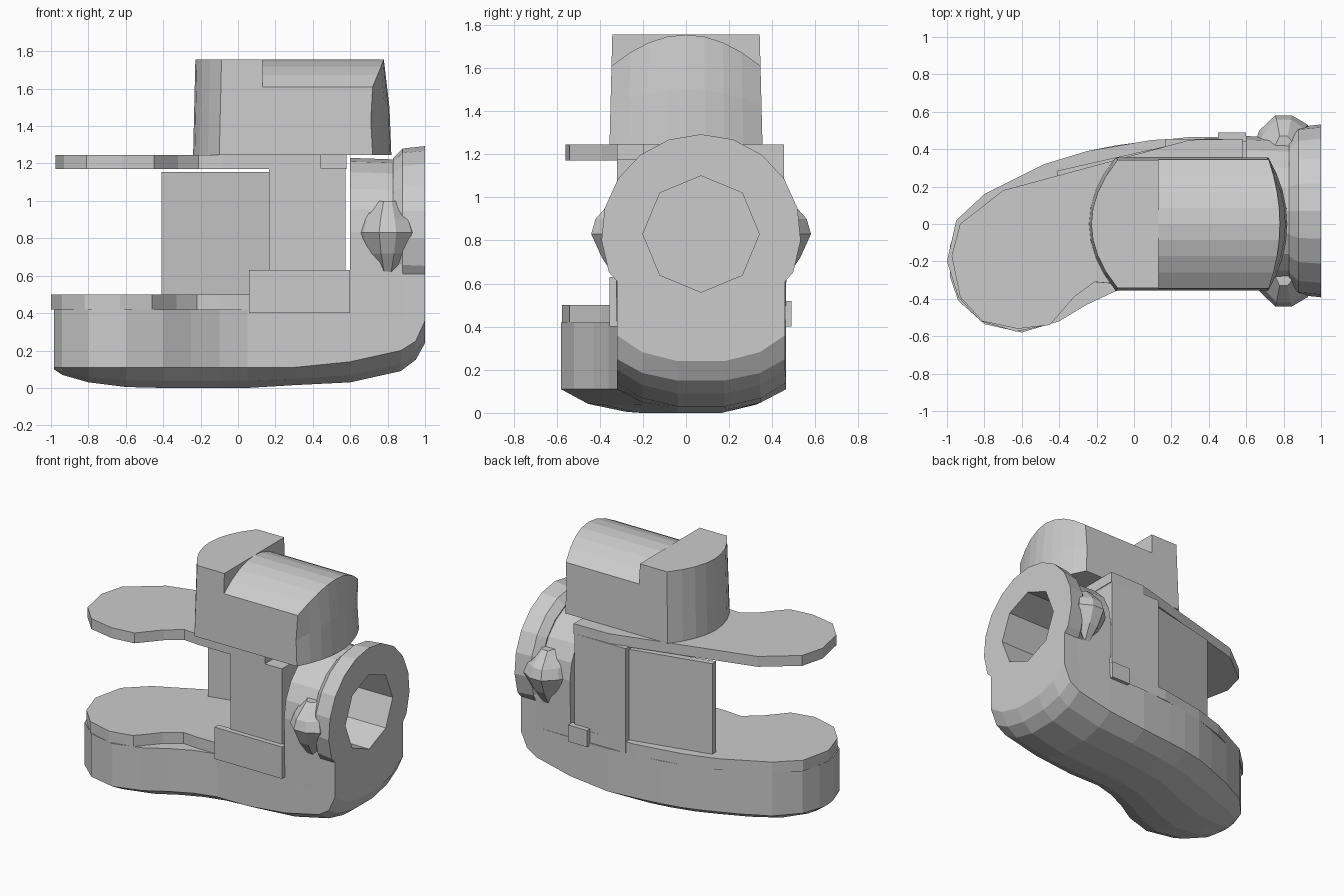
import bpy, bmesh, math
from mathutils import Vector

if "Cube" in bpy.data.objects:
    bpy.data.objects.remove(bpy.data.objects["Cube"])


def loft(name, rings):
    """Skin closed rings of equal length into a capped solid."""
    bm = bmesh.new()
    vs = [[bm.verts.new(p) for p in ring] for ring in rings]
    n = len(vs[0])
    for a, b in zip(vs, vs[1:]):
        for i in range(n):
            j = (i + 1) % n
            bm.faces.new((a[i], a[j], b[j], b[i]))
    bm.faces.new(vs[0])
    bm.faces.new(vs[-1])
    bmesh.ops.recalc_face_normals(bm, faces=bm.faces)
    me = bpy.data.meshes.new(name)
    bm.to_mesh(me)
    bm.free()
    ob = bpy.data.objects.new(name, me)
    bpy.context.collection.objects.link(ob)
    return ob


def prism(name, outline, z0, z1):
    return loft(name, [[(x, y, z) for x, y in outline] for z in (z0, z1)])


def box(name, x0, x1, y0, y1, z0, z1):
    return prism(name, [(x0, y0), (x1, y0), (x1, y1), (x0, y1)], z0, z1)


# Bean-shaped base with rounded belly: x, front y, back y, edge z, bottom z
stations = [
    (-0.985, -0.28, -0.12, .11, .10), (-0.94, -0.41, 0.01, .11, .07),
    (-0.80, -0.535, 0.16, .11, .03), (-0.60, -0.58, 0.26, .11, .005),
    (-0.40, -0.52, 0.34, .11, 0), (-0.25, -0.43, 0.39, .11, 0),
    (-0.10, -0.36, 0.42, .11, 0), (0.05, -0.32, 0.44, .11, 0),
    (0.30, -0.32, 0.465, .11, .015), (0.60, -0.32, 0.465, .14, .03),
    (0.87, -0.32, 0.46, .20, .09), (0.95, -0.32, 0.46, .25, .15),
    (1.00, -0.32, 0.46, .36, .24)]
rings = []
for x, yf, yb, ze, zb in stations:
    zm = zb + (ze - zb) * 0.35
    section = [(0, .42), (0, ze), (.15, zm), (.36, zb), (.64, zb), (.85, zm), (1, ze), (1, .42)]
    rings.append([(x, yf + (yb - yf) * t, z) for t, z in section])
loft("base_body", rings)

# Lower and upper plates share the front curve
front_curve = [(-0.10, -0.32), (-0.22, -0.31), (-0.33, -0.39), (-0.46, -0.54),
               (-0.63, -0.575), (-0.82, -0.52), (-0.94, -0.39)]
prism("lower_plate", [(0.58, 0.46), (0.58, -0.32)] + front_curve +
      [(-1.0, -0.2), (-0.95, 0.02), (-0.8, 0.16), (-0.48, 0.32), (-0.25, 0.39), (0.1, 0.45)],
      0.42, 0.50)
prism("upper_plate", [(0.58, 0.455), (0.58, -0.2), (0.44, -0.2), (0.44, -0.32)] +
      [(x + 0.01, max(y, -0.56)) for x, y in front_curve] +
      [(-0.975, -0.17), (-0.93, 0.0), (-0.7, 0.18), (0.3, 0.45)], 1.17, 1.245)

# Column between the plates, slanted back panel and cover tabs
box("column", 0.165, 0.575, -0.32, 0.455, 0.42, 1.175)
prism("back_panel", [(-0.41, 0.24), (0.32, 0.40), (0.32, 0.45), (-0.41, 0.285)], 0.50, 1.155)
box("front_tab", 0.06, 0.60, -0.355, -0.31, 0.40, 0.63)
box("back_tab", 0.45, 0.60, 0.44, 0.49, 0.40, 0.52)

# Housing and end flange, both bored with an eight-sided hole
CY, CZ = 0.07, 0.83


def arch(x, r, a0, steps, feet):
    pts = []
    for i in range(steps + 1):
        a = math.radians(a0 + (180 - 2 * a0) * i / steps)
        pts.append((x, CY + r * math.cos(a), CZ + r * math.sin(a)))
    left = [(x, CY - .39, z) for z in feet]
    right = [(x, CY + .39, z) for z in reversed(feet)]
    return pts + left + right


housing = loft("housing", [arch(x, r, 0, 10, [.36]) for x, r in ((.60, .40), (.88, .39))])
flange = loft("end_flange", [arch(x, r, -22.5, 12, [.61, .36])
                             for x, r in ((.83, .40), (.88, .45), (1.0, .463))])
cutter = loft("bore_cutter", [[(x, CY + .27 * math.cos(k * math.pi / 4),
                                CZ + .27 * math.sin(k * math.pi / 4)) for k in range(8)]
                              for x in (.55, 1.1)])
cutter.hide_render = True
for ob in (housing, flange):
    mod = ob.modifiers.new("bore", 'BOOLEAN')
    mod.operation = 'DIFFERENCE'
    mod.solver = 'EXACT'
    mod.object = cutter
    bpy.context.view_layer.objects.active = ob
    bpy.ops.object.modifier_apply(modifier=mod.name)
bpy.data.objects.remove(cutter)

# Faceted side lugs beside the flange, tapering downwards
for side, label in ((-1, "front"), (1, "back")):
    lug = []
    for z, w, d in ((.61, .05, .385), (.72, .10, .46), (.83, .13, .51), (.90, .11, .49), (1.0, .06, .40)):
        lug.append([(.80 + dx * w, CY + side * y, z) for dx, y in
                    ((-1.3, .33), (-1, d - .08), (-.35, d), (.35, d), (1, d - .05), (1.3, .33))])
    loft(label + "_lug", lug)

# Head: square rear block with a bowed end, then a barrel-topped front block
Z0, Z1 = 1.245, 1.755
rear, barrel = [], []
for i in range(9):
    t = i / 4 - 1
    yb, yt = 0.355 * t, 0.342 * t
    xl = -0.24 + 0.14 * t * t
    rear.append([(xl, yb, Z0), (.13, yb, Z0), (.13, yt, Z1), (xl + .012, yt, Z1)])
    top = Z1 - 0.145 * t * t
    ym = yb + (yt - yb) * (top - Z0) / (Z1 - Z0)
    xr = 0.82 - 0.10 * t * t
    barrel.append([(.13, yb, Z0), (xr, yb, Z0), (xr - .01, (yb + ym) / 2, (Z0 + top) / 2),
                   (xr - .04 * (1 - t * t), ym, top), (.13, ym, top)])
loft("head_rear_block", rear)
loft("head_barrel", barrel)
